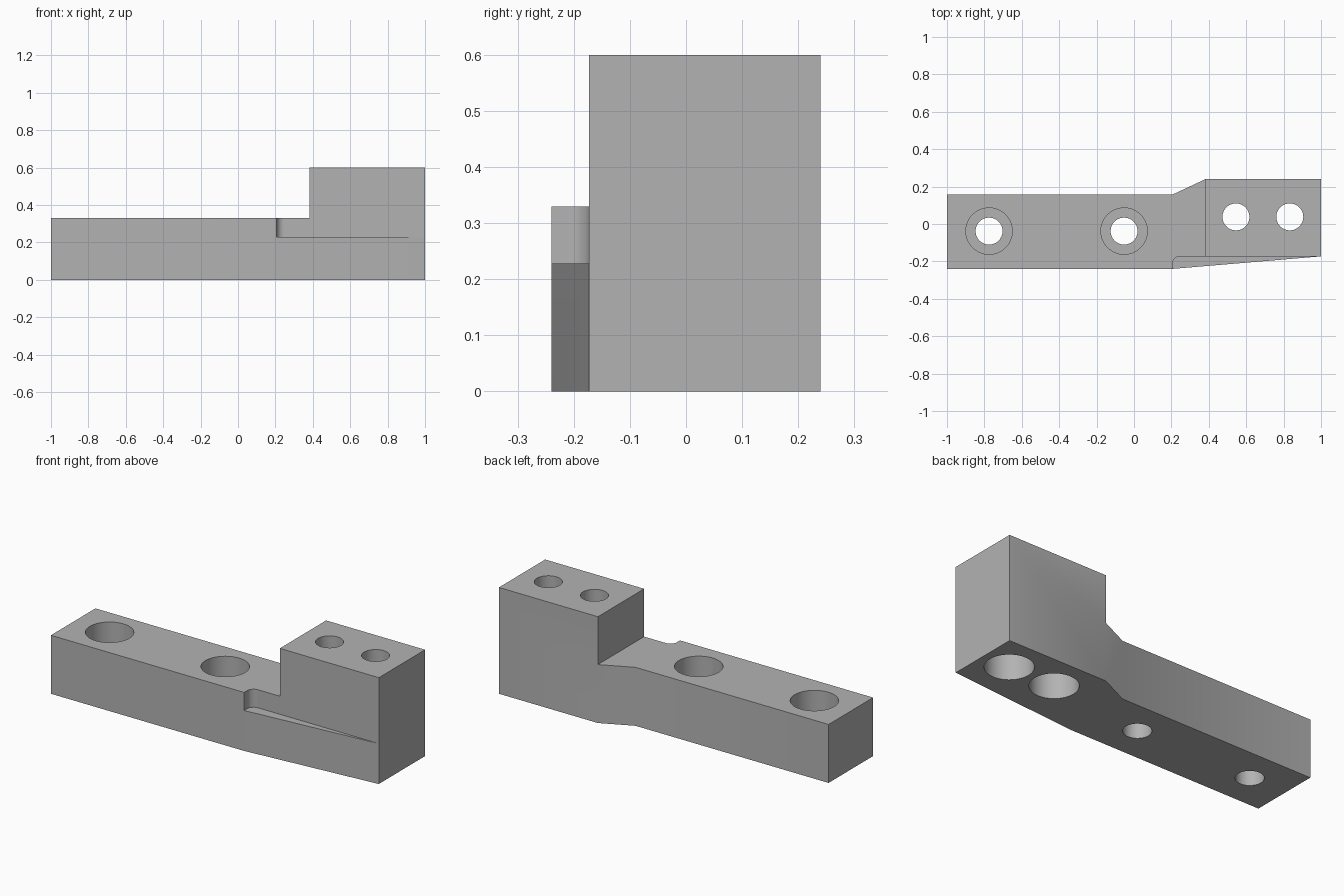
import bpy, bmesh, math

cube = bpy.data.objects.get("Cube")
if cube:
    bpy.data.objects.remove(cube, do_unlink=True)

grey = bpy.data.materials.new("plain_grey")
grey.use_nodes = True
grey.diffuse_color = (0.45, 0.45, 0.45, 1)
grey.node_tree.nodes["Principled BSDF"].inputs["Base Color"].default_value = grey.diffuse_color


def prism(name, outline, low, high):
    """Extrude a counter-clockwise plan outline from low to high."""
    bm = bmesh.new()
    base = bm.faces.new([bm.verts.new((x, y, low)) for x, y in outline])
    ret = bmesh.ops.extrude_face_region(bm, geom=[base])
    top = [g for g in ret["geom"] if isinstance(g, bmesh.types.BMVert)]
    bmesh.ops.translate(bm, verts=top, vec=(0, 0, high - low))
    bmesh.ops.recalc_face_normals(bm, faces=bm.faces)
    mesh = bpy.data.meshes.new(name)
    bm.to_mesh(mesh)
    bm.free()
    mesh.materials.append(grey)
    obj = bpy.data.objects.new(name, mesh)
    bpy.context.collection.objects.link(obj)
    return obj


def circle(x, y, radius, sides=64):
    steps = [2 * math.pi * i / sides for i in range(sides)]
    return [(x + radius * math.cos(a), y + radius * math.sin(a)) for a in steps]


def cut(target, name, outline, low, high):
    """Subtract a prism from the target and discard the cutter."""
    cutter = prism(name, outline, low, high)
    cutter.hide_render = True
    mod = target.modifiers.new(name, "BOOLEAN")
    mod.operation, mod.solver, mod.object = "DIFFERENCE", "EXACT", cutter
    bpy.context.view_layer.objects.active = target
    bpy.ops.object.modifier_apply(modifier=name)
    bpy.data.objects.remove(cutter, do_unlink=True)


ARM_TOP, BLOCK_TOP, LEDGE = 0.33, 0.6, 0.228
BEND, BLOCK_X = 0.205, 0.382
BORE, HOLE, BORE_DEPTH = 0.124, 0.072, 0.15

# Arm and raised block share one plan outline
arm = prism("stepped_bracket_arm", [
    (-1, -0.24), (BEND, -0.24), (1, -0.173), (1, 0.24),
    (BLOCK_X, 0.24), (BEND, 0.157), (-1, 0.157)], 0, BLOCK_TOP)

# Step down from block to arm
cut(arm, "step_cutter", [(-1.2, -0.5), (BLOCK_X, -0.5), (BLOCK_X, 0.5), (-1.2, 0.5)],
    ARM_TOP, 1)

# Front relief above the tapered ledge, with a rounded inner corner
r, wall, back = 0.04, BEND + 0.001, -0.1725
corner = [(wall + r - r * math.sin(a), back - r + r * math.cos(a))
          for a in (math.pi / 2 * i / 12 for i in range(13))]
cut(arm, "relief_cutter", [(wall, -0.5), (1.2, -0.5), (1.2, back)] + corner, LEDGE, 1)

# Arm holes are counterbored from above, block holes from below
for x in (-0.775, -0.053):
    cut(arm, "arm_hole", circle(x, -0.038, HOLE), -0.1, 0.7)
    cut(arm, "arm_bore", circle(x, -0.038, BORE), ARM_TOP - BORE_DEPTH, 0.7)
for x in (0.545, 0.833):
    cut(arm, "block_hole", circle(x, 0.038, HOLE), -0.1, 0.7)
    cut(arm, "block_bore", circle(x, 0.038, BORE), -0.1, BORE_DEPTH)

# Smooth the hole walls and shallow bends, keep hard edges
bpy.ops.object.select_all(action="DESELECT")
arm.select_set(True)
bpy.context.view_layer.objects.active = arm
bpy.ops.object.shade_smooth_by_angle(angle=math.radians(30))
